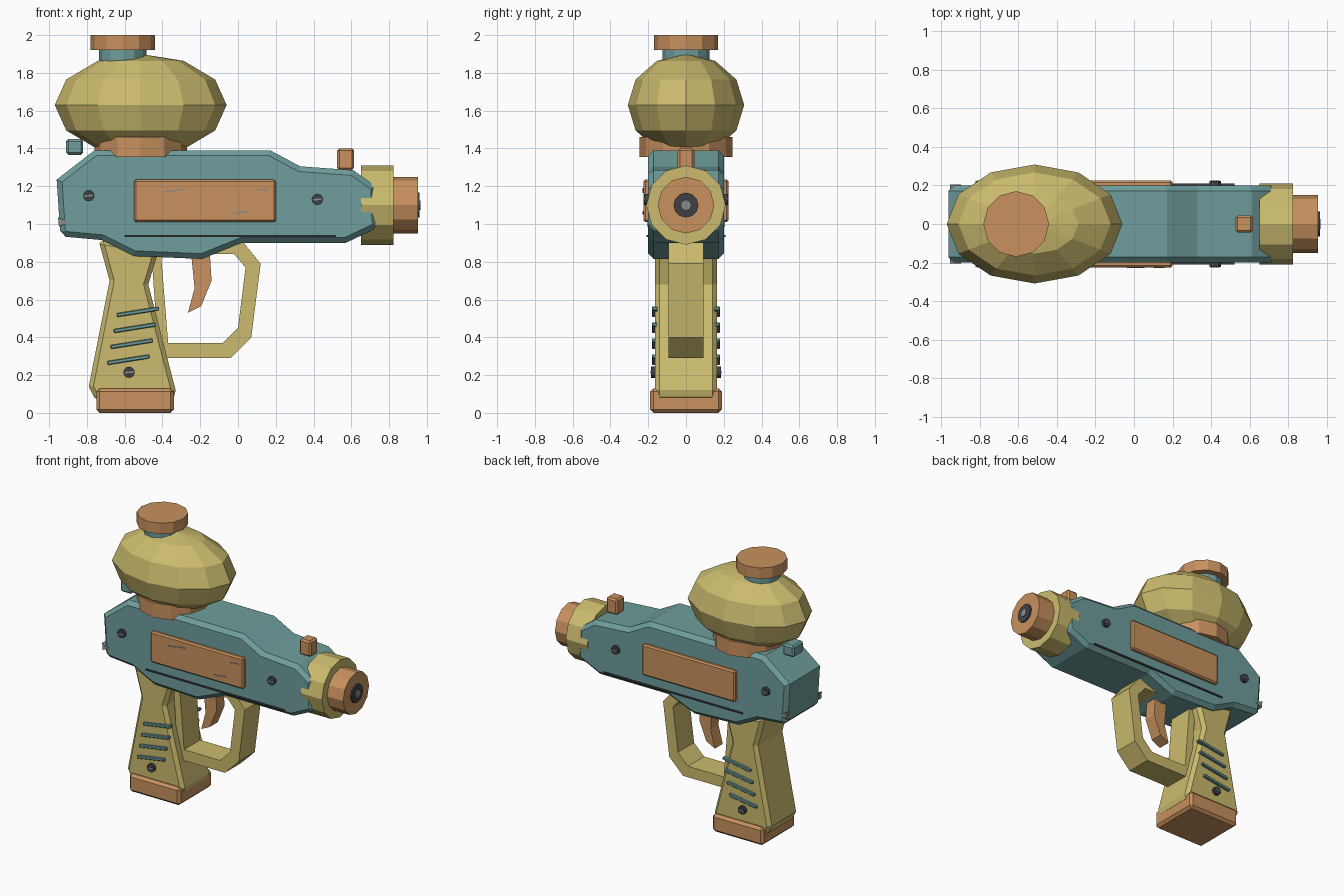
import bpy, bmesh, math
from mathutils import Matrix, Vector

old = bpy.data.objects.get("Cube")
if old:
    bpy.data.objects.remove(old, do_unlink=True)


def material(name, rgb):
    lin = [((c / 255 + 0.055) / 1.055) ** 2.4 for c in rgb] + [1.0]
    m = bpy.data.materials.new(name)
    m.use_nodes = True
    m.diffuse_color = lin
    m.node_tree.nodes["Principled BSDF"].inputs["Base Color"].default_value = lin
    return m


TEAL = material("teal", (110, 158, 156))
YELLOW = material("mustard yellow", (203, 187, 110))
ORANGE = material("copper orange", (200, 145, 94))
DARK = material("dark metal", (62, 64, 68))
GREY = material("worn grey", (138, 140, 140))


def finish(name, bm, mat, bevel=0.0):
    bmesh.ops.recalc_face_normals(bm, faces=bm.faces)
    me = bpy.data.meshes.new(name)
    bm.to_mesh(me)
    bm.free()
    me.materials.append(mat)
    ob = bpy.data.objects.new(name, me)
    bpy.context.collection.objects.link(ob)
    if bevel:
        mod = ob.modifiers.new("edge_bevel", "BEVEL")
        mod.width = bevel
        mod.segments = 1
        mod.limit_method = 'ANGLE'
        mod.angle_limit = math.radians(60)
    return ob


def prism(name, outline, y0, y1, mat, bevel=0.0):
    """Side outline in x, z extruded across y."""
    bm = bmesh.new()
    face = bm.faces.new([bm.verts.new((x, y0, z)) for x, z in outline])
    out = bmesh.ops.extrude_face_region(bm, geom=[face])
    verts = [v for v in out["geom"] if isinstance(v, bmesh.types.BMVert)]
    bmesh.ops.translate(bm, vec=(0, y1 - y0, 0), verts=verts)
    return finish(name, bm, mat, bevel)


def box(name, centre, size, mat, bevel=0.0, tilt=0.0):
    bm = bmesh.new()
    m = (Matrix.Translation(centre) @ Matrix.Rotation(-math.radians(tilt), 4, 'Y')
         @ Matrix.Diagonal((*size, 1)))
    bmesh.ops.create_cube(bm, size=1, matrix=m)
    return finish(name, bm, mat, bevel)


def cylinder(name, start, end, radius, mat, sides=12, bevel=0.0):
    a, b = Vector(start), Vector(end)
    bm = bmesh.new()
    m = Matrix.Translation((a + b) / 2) @ (b - a).to_track_quat('Z', 'Y').to_matrix().to_4x4()
    bmesh.ops.create_cone(bm, cap_ends=True, segments=sides, radius1=radius,
                          radius2=radius, depth=(b - a).length, matrix=m)
    return finish(name, bm, mat, bevel)


# Main housing
prism("body", [(-0.96, 1.235), (-0.76, 1.39), (0.17, 1.39), (0.33, 1.305), (0.61, 1.285),
               (0.73, 1.2), (0.74, 0.98), (0.57, 0.9), (0.02, 0.9), (-0.19, 0.815),
               (-0.55, 0.83), (-0.72, 0.915), (-0.94, 0.935)], -0.2, 0.2, TEAL, 0.028)

# Grip and its base
prism("grip", [(-0.74, 0.92), (-0.68, 0.7), (-0.79, 0.14), (-0.75, 0.06), (-0.345, 0.06),
               (-0.33, 0.12), (-0.475, 0.68), (-0.42, 0.86)], -0.163, 0.163, YELLOW, 0.024)
box("grip_base", (-0.545, 0, 0.065), (0.41, 0.38, 0.13), ORANGE, 0.018)

# Trigger and guard
prism("trigger_guard", [(-0.15, 0.9), (0.03, 0.9), (0.12, 0.79), (0.07, 0.4), (-0.04, 0.29),
                        (-0.42, 0.29), (-0.46, 0.87), (-0.41, 0.87), (-0.37, 0.37),
                        (-0.08, 0.37), (0, 0.45), (0.04, 0.77), (-0.02, 0.84),
                        (-0.15, 0.84)], -0.093, 0.093, YELLOW)
prism("trigger", [(-0.25, 0.86), (-0.15, 0.86), (-0.14, 0.7), (-0.195, 0.565),
                  (-0.265, 0.53), (-0.23, 0.66)], -0.045, 0.045, ORANGE)

# Tank with collar, neck and cap
bm = bmesh.new()
bmesh.ops.create_uvsphere(bm, u_segments=12, v_segments=6, radius=1,
                          matrix=Matrix.Translation((-0.515, 0, 1.63))
                          @ Matrix.Diagonal((0.455, 0.308, 0.27, 1)))
finish("tank", bm, YELLOW)
cylinder("tank_collar", (-0.515, 0, 1.355), (-0.515, 0, 1.46), 0.245, ORANGE)
cylinder("tank_neck", (-0.61, 0, 1.8), (-0.61, 0, 1.93), 0.125, TEAL)
cylinder("tank_cap", (-0.61, 0, 1.92), (-0.61, 0, 2.0), 0.17, ORANGE)

# Muzzle
for name, x0, x1, radius, mat in (("muzzle_ring", 0.65, 0.823, 0.21, YELLOW),
                                  ("muzzle_tube", 0.8, 0.952, 0.15, ORANGE),
                                  ("nozzle", 0.94, 0.962, 0.066, DARK),
                                  ("nozzle_hole", 0.955, 0.967, 0.025, GREY)):
    cylinder(name, (x0, 0, 1.1), (x1, 0, 1.1), radius, mat)

# Sights
box("front_sight", (0.57, 0, 1.343), (0.09, 0.09, 0.115), ORANGE, 0.012)
box("rear_sight", (-0.865, 0, 1.408), (0.09, 0.12, 0.083), TEAL, 0.012)

# Details repeated on both sides
for side, s in (("right", -1), ("left", 1)):
    box(f"{side}_panel", (-0.175, s * 0.205, 1.123), (0.75, 0.04, 0.226), ORANGE, 0.01)
    box(f"{side}_seam", (-0.04, s * 0.203, 0.936), (1.12, 0.012, 0.01), DARK)
    for i, (x, y, z) in enumerate(((-0.79, 0.2, 1.15), (0.42, 0.2, 1.13), (-0.577, 0.163, 0.215))):
        cylinder(f"{side}_screw_{i}", (x, s * (y - 0.01), z), (x, s * (y + 0.022), z), 0.03, DARK)
        box(f"{side}_screw_slot_{i}", (x, s * (y + 0.022), z), (0.046, 0.006, 0.009), GREY, tilt=5)
    for i in range(4):
        box(f"{side}_grip_rib_{i}", (-0.53 - 0.0167 * i, s * 0.165, 0.535 - 0.0845 * i),
            (0.225, 0.03, 0.021), TEAL, 0.004, tilt=9)
    prism(f"{side}_corner_chip", [(-0.953, 1.035), (-0.895, 1.01), (-0.948, 0.985)],
          s * 0.17, s * 0.204, GREY)

# Scratches on one panel
for i, (x, z, length) in enumerate(((-0.36, 1.173, 0.08), (-0.3, 1.183, 0.05),
                                    (0.01, 1.06, 0.09), (0.13, 1.182, 0.06))):
    box(f"panel_scratch_{i}", (x, -0.226, z), (length, 0.006, 0.007), GREY, tilt=7)
